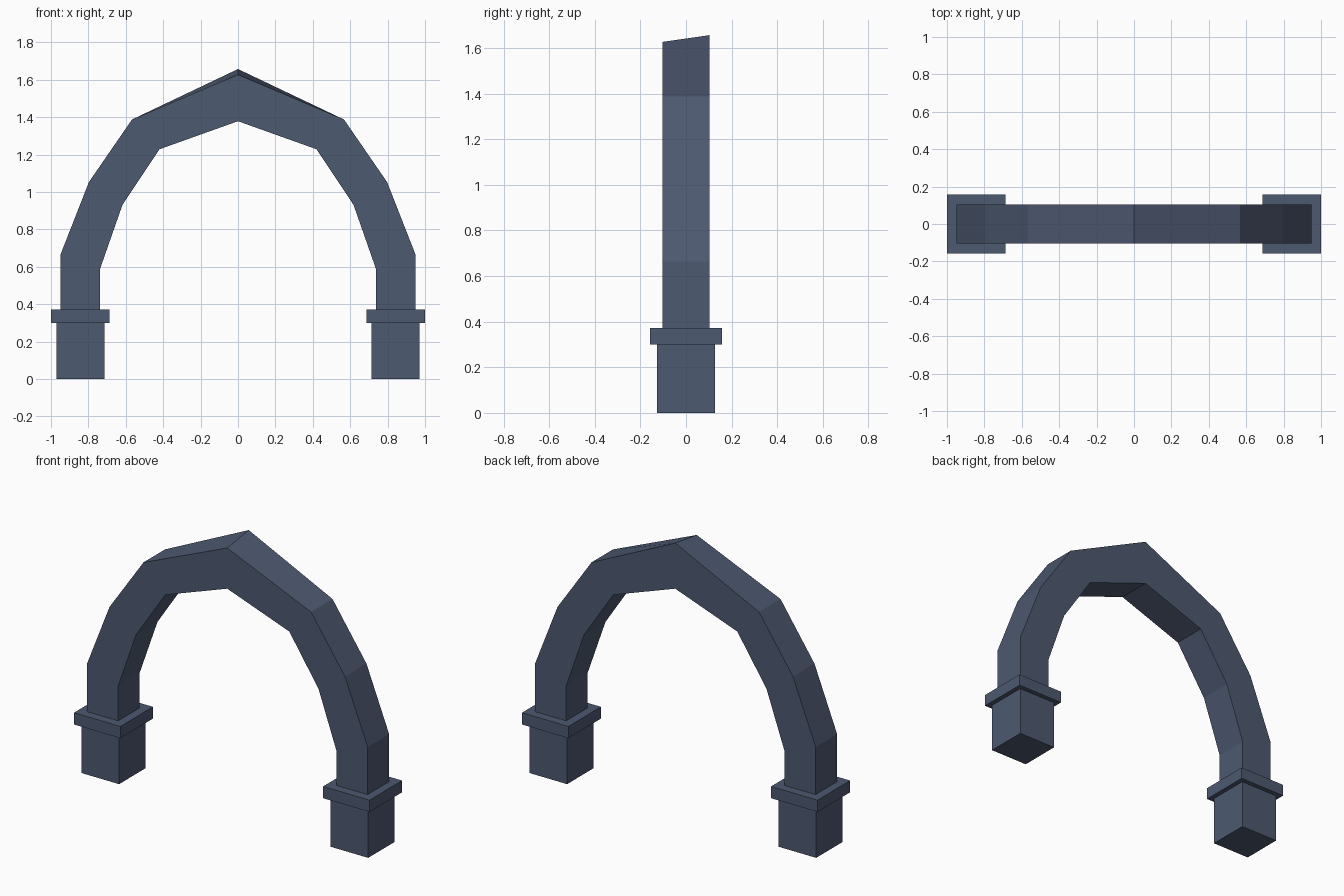
import bpy, bmesh

if "Cube" in bpy.data.objects:
    bpy.data.objects.remove(bpy.data.objects["Cube"])

slate = bpy.data.materials.new("slate blue")
slate.diffuse_color = (0.075, 0.1, 0.165, 1)
slate.use_nodes = True
slate.node_tree.nodes["Principled BSDF"].inputs["Base Color"].default_value = slate.diffuse_color


def finish(name, bm):
    bmesh.ops.recalc_face_normals(bm, faces=bm.faces)
    mesh = bpy.data.meshes.new(name)
    bm.to_mesh(mesh)
    bm.free()
    mesh.materials.append(slate)
    ob = bpy.data.objects.new(name, mesh)
    bpy.context.collection.objects.link(ob)
    return ob


def block(name, x, width, z0, z1):
    bm = bmesh.new()
    bmesh.ops.create_cube(bm, size=1)
    for v in bm.verts:
        v.co = (x + v.co.x * width, v.co.y * width, z0 + (v.co.z + 0.5) * (z1 - z0))
    return finish(name, bm)


# Square feet with wider capping slabs
for side, s in (("left", -1), ("right", 1)):
    block(side + "_foot", s * 0.843, 0.256, 0, 0.30)
    block(side + "_cap", s * 0.843, 0.314, 0.30, 0.372)

# Faceted arch: half profiles from springing to apex, mirrored
outer = [(0.95, 0.372), (0.95, 0.663), (0.797, 1.053), (0.567, 1.387), (0, 1.627)]
inner = [(0.738, 0.372), (0.738, 0.587), (0.618, 0.93), (0.42, 1.228), (0, 1.378)]
DEPTH = 0.104
APEX_RISE = 0.03  # the back of the top ridge is slightly higher


def full(half):
    return half + [(-x, z) for x, z in reversed(half[:-1])]


bm = bmesh.new()
sections = []
for (ox, oz), (ix, iz) in zip(full(outer), full(inner)):
    rise = APEX_RISE if ox == 0 else 0
    sections.append([bm.verts.new(p) for p in (
        (ox, -DEPTH, oz), (ox, DEPTH, oz + rise), (ix, DEPTH, iz), (ix, -DEPTH, iz))])
for a, b in zip(sections, sections[1:]):
    for i in range(4):
        j = (i + 1) % 4
        bm.faces.new((a[i], a[j], b[j], b[i]))
bm.faces.new(sections[0])
bm.faces.new(sections[-1])
finish("arch", bm)
